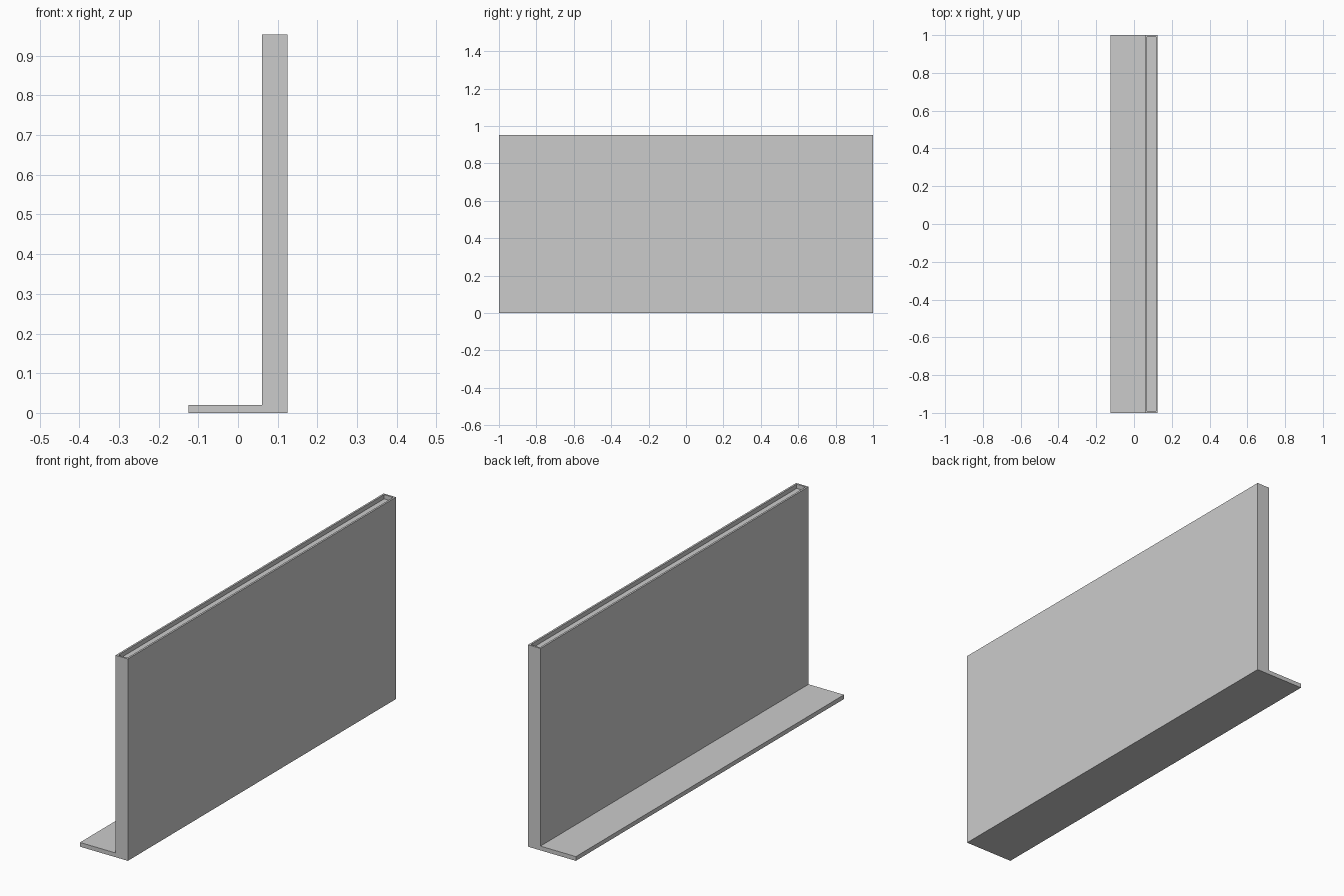
import bpy, bmesh

if "Cube" in bpy.data.objects:
    bpy.data.objects.remove(bpy.data.objects["Cube"])

# L-shaped cross-section (x, z): upright wall with a thin foot
profile = [(-0.125, 0), (0.125, 0), (0.125, 0.953),
           (0.06, 0.953), (0.06, 0.02), (-0.125, 0.02)]

bm = bmesh.new()
base = bm.faces.new([bm.verts.new((x, -1, z)) for x, z in profile])
ext = bmesh.ops.extrude_face_region(bm, geom=[base])
verts = [g for g in ext["geom"] if isinstance(g, bmesh.types.BMVert)]
bmesh.ops.translate(bm, vec=(0, 2, 0), verts=verts)
bmesh.ops.recalc_face_normals(bm, faces=bm.faces[:])

# Shallow groove sunk into the top edge
top = max(bm.faces, key=lambda f: f.calc_center_median().z)
bmesh.ops.inset_region(bm, faces=[top], thickness=0.0125)
top = next(f for f in bm.faces if f.normal.z > 0.9
           and all(v.co.z > 0.9 and abs(v.co.y) < 0.995 for v in f.verts))
ext = bmesh.ops.extrude_discrete_faces(bm, faces=[top])
bmesh.ops.translate(bm, vec=(0, 0, -0.02), verts=ext["faces"][0].verts[:])
bmesh.ops.recalc_face_normals(bm, faces=bm.faces[:])

mesh = bpy.data.meshes.new("grooved_wall_panel")
bm.to_mesh(mesh)
bm.free()
panel = bpy.data.objects.new("grooved_wall_panel", mesh)
bpy.context.collection.objects.link(panel)
